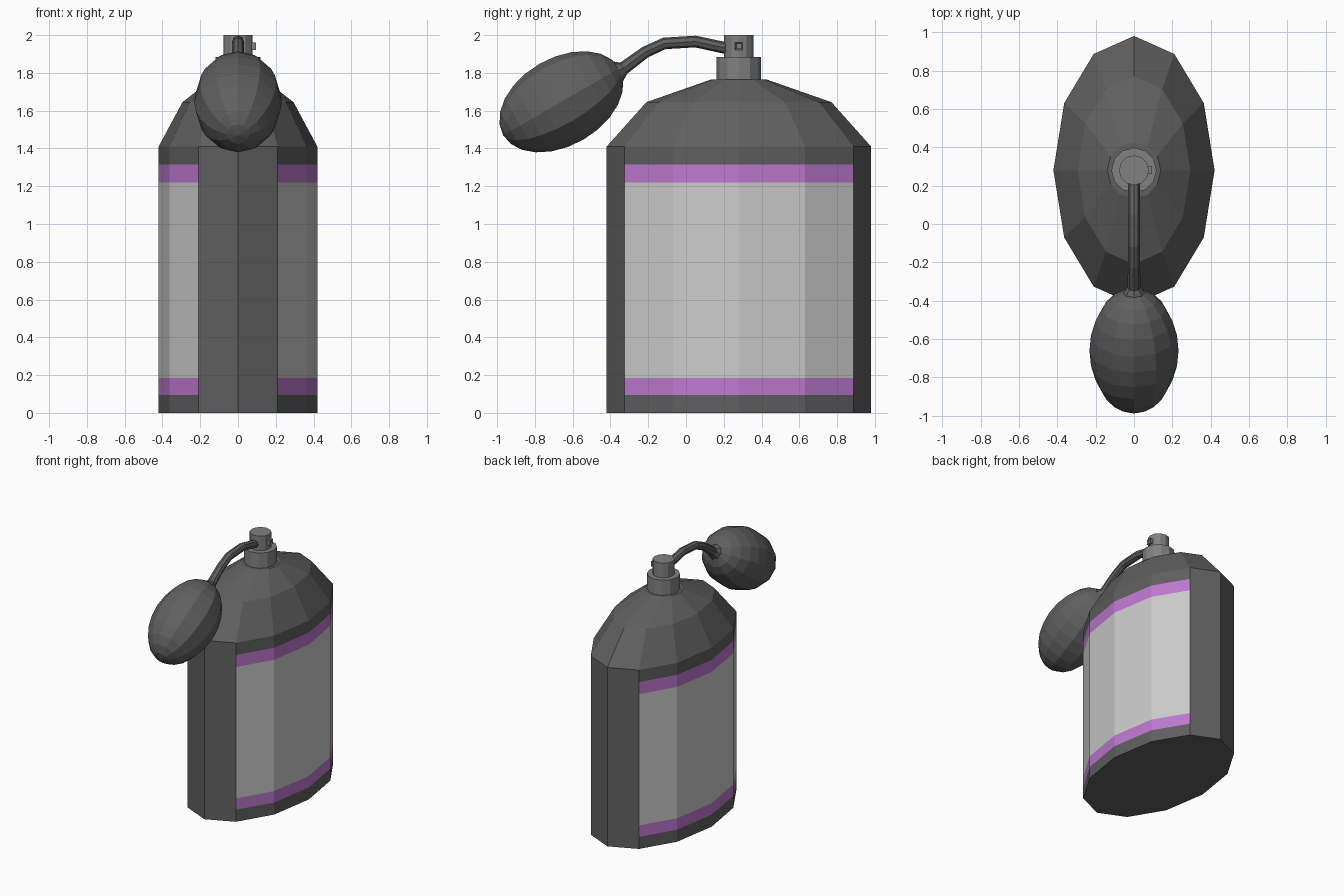
import bpy
import bmesh
from math import sin, cos, pi, radians
from mathutils import Matrix, Vector

cube = bpy.data.objects.get("Cube")
if cube:
    bpy.data.objects.remove(cube, do_unlink=True)

CENTRE_Y = 0.28


def material(name, rgb):
    m = bpy.data.materials.new(name)
    m.use_nodes = True
    m.diffuse_color = (*rgb, 1)
    m.node_tree.nodes["Principled BSDF"].inputs["Base Color"].default_value = (*rgb, 1)
    return m


DARK = material("dark grey", (0.115, 0.115, 0.115))
LABEL = material("label grey", (0.6, 0.6, 0.6))
PURPLE = material("purple", (0.51, 0.19, 0.62))
METAL = material("metal grey", (0.22, 0.22, 0.22))


def finish(name, bm, *mats):
    bmesh.ops.recalc_face_normals(bm, faces=bm.faces)
    mesh = bpy.data.meshes.new(name)
    bm.to_mesh(mesh)
    bm.free()
    for m in mats:
        mesh.materials.append(m)
    obj = bpy.data.objects.new(name, mesh)
    bpy.context.collection.objects.link(obj)
    return obj


def loft(bm, rings):
    """Join closed rings of points and cap both ends."""
    loops = [[bm.verts.new(p) for p in ring] for ring in rings]
    n = len(loops[0])
    for a, b in zip(loops, loops[1:]):
        for i in range(n):
            j = (i + 1) % n
            bm.faces.new((a[i], a[j], b[j], b[i]))
    bm.faces.new(loops[0][::-1])
    bm.faces.new(loops[-1])


def ellipse(rx, ry, z, n=12):
    return [(rx * cos(2 * pi * i / n), CENTRE_Y + ry * sin(2 * pi * i / n), z)
            for i in range(n)]


# Bottle: twelve-sided oval with sloping shoulders
bm = bmesh.new()
levels = [0, 0.095, 0.185, 1.22, 1.315, 1.41]
rings = [ellipse(0.42, 0.70, z) for z in levels]
rings += [ellipse(0.294, 0.49, 1.645), ellipse(0.14, 0.147, 1.765)]
loft(bm, rings)
# Label and stripes on the broad sides
for f in bm.faces:
    c = f.calc_center_median()
    if abs(c.x) > 0.22 and abs(f.normal.z) < 0.1:
        if 0.185 < c.z < 1.22:
            f.material_index = 1
        elif 0.095 < c.z < 1.315:
            f.material_index = 2
finish("bottle", bm, DARK, LABEL, PURPLE)

# Collar and spray head
for name, r, z0, z1 in (("collar", 0.118, 1.76, 1.885), ("spray_head", 0.078, 1.885, 2.0)):
    bm = bmesh.new()
    loft(bm, [ellipse(r, r, z0), ellipse(r, r, z1)])
    finish(name, bm, METAL)

# Nozzle: small square outlet with a recessed centre
bm = bmesh.new()
bmesh.ops.create_cube(bm, size=1, matrix=Matrix.Translation((0.08, CENTRE_Y, 1.942))
                      @ Matrix.Diagonal((0.03, 0.04, 0.04, 1)))
face = max(bm.faces, key=lambda f: f.calc_center_median().x)
bmesh.ops.inset_region(bm, faces=[face], thickness=0.01, depth=-0.008)
finish("nozzle", bm, METAL)

# Tube: eight-sided sweep, flaring into the bulb
path = [Vector((0, y, z)) for y, z in
        ((0.24, 1.925), (0.05, 1.966), (-0.115, 1.956), (-0.215, 1.91), (-0.33, 1.825), (-0.40, 1.79))]
radii = [0.031] * 4 + [0.035, 0.09]
rings = []
for i, p in enumerate(path):
    t = (path[min(i + 1, len(path) - 1)] - path[max(i - 1, 0)]).normalized()
    up = t.cross(Vector((1, 0, 0)))
    rings.append([p + radii[i] * (Vector((cos(k * pi / 4), 0, 0)) + up * sin(k * pi / 4))
                  for k in range(8)])
bm = bmesh.new()
loft(bm, rings)
finish("tube", bm, DARK)

# Squeeze bulb: tilted ellipsoid
bm = bmesh.new()
bmesh.ops.create_uvsphere(
    bm, u_segments=12, v_segments=12, radius=1,
    matrix=Matrix.Translation((0, -0.66, 1.647)) @ Matrix.Rotation(radians(-60), 4, "X")
    @ Matrix.Diagonal((0.232, 0.232, 0.355, 1)))
finish("squeeze_bulb", bm, DARK)
